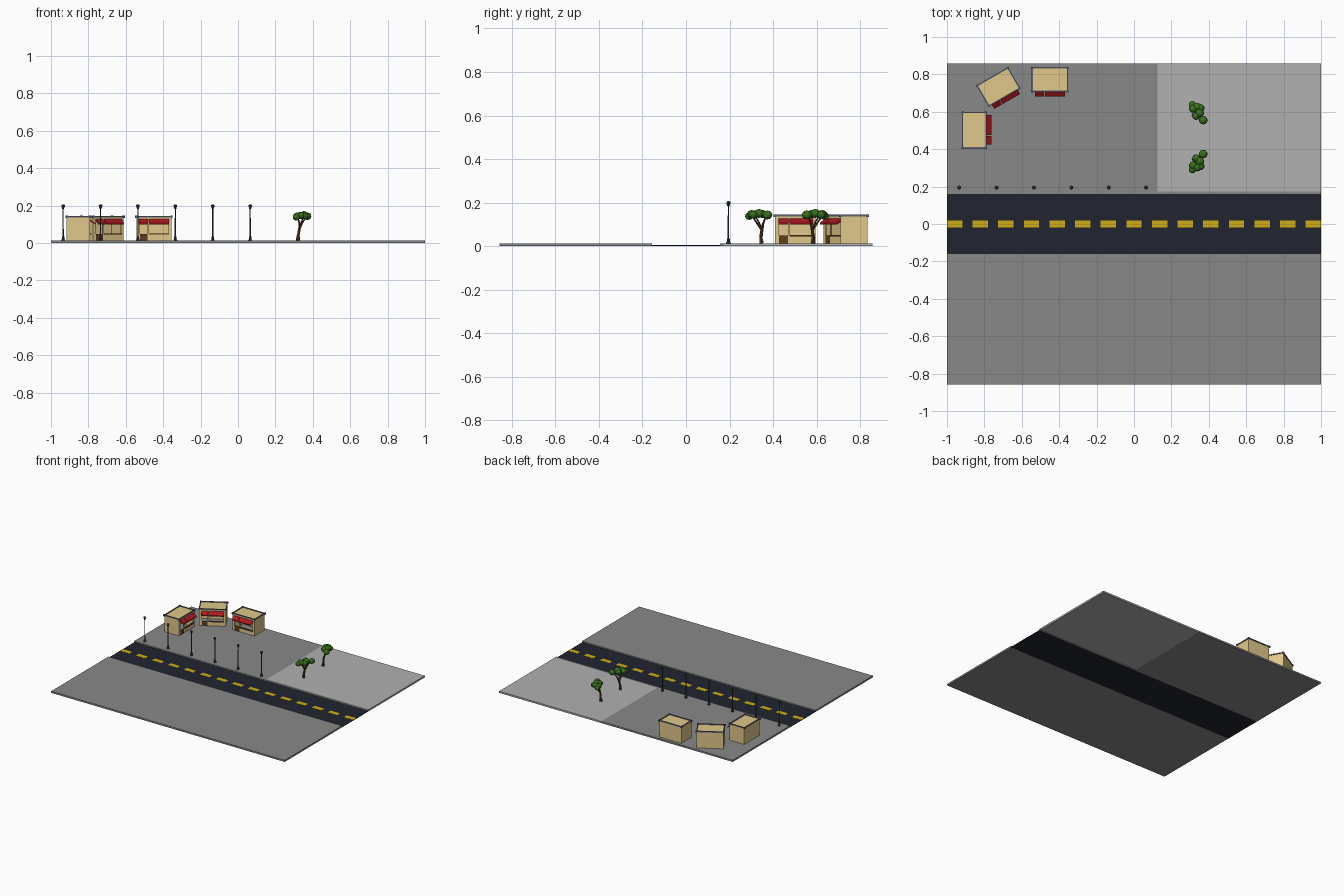
import bpy, bmesh, math
from mathutils import Matrix, Vector

if "Cube" in bpy.data.objects:
    bpy.data.objects.remove(bpy.data.objects["Cube"])


def mat(name, rgb):
    m = bpy.data.materials.new(name)
    m.diffuse_color = (*rgb, 1)
    m.use_nodes = True
    m.node_tree.nodes["Principled BSDF"].inputs["Base Color"].default_value = m.diffuse_color
    return m


PAVE = mat("pavement_grey", (0.25, 0.25, 0.25))
LIGHT = mat("plaza_grey", (0.44, 0.44, 0.44))
ASPHALT = mat("asphalt", (0.015, 0.018, 0.028))
YELLOW = mat("yellow_paint", (0.62, 0.42, 0.01))
TAN = mat("tan_wall", (0.75, 0.58, 0.26))
TRIM = mat("slate_trim", (0.12, 0.13, 0.17))
RED = mat("red_awning", (0.42, 0.01, 0.015))
WOOD = mat("brown_door", (0.12, 0.045, 0.015))
IRON = mat("dark_iron", (0.05, 0.05, 0.055))
BARK = mat("bark", (0.10, 0.04, 0.015))
LEAF = mat("leaf_green", (0.045, 0.17, 0.015))


def finish(bm, name, material, matrix=Matrix()):
    bmesh.ops.recalc_face_normals(bm, faces=bm.faces)
    me = bpy.data.meshes.new(name)
    bm.to_mesh(me)
    bm.free()
    me.materials.append(material)
    ob = bpy.data.objects.new(name, me)
    ob.matrix_world = matrix
    bpy.context.collection.objects.link(ob)
    return ob


def boxes(name, material, spans, matrix=Matrix()):
    """One object from (x0, x1, y0, y1, z0, z1) spans."""
    bm = bmesh.new()
    for x0, x1, y0, y1, z0, z1 in spans:
        m = Matrix.Translation(((x0 + x1) / 2, (y0 + y1) / 2, (z0 + z1) / 2))
        m = m @ Matrix.Diagonal((x1 - x0, y1 - y0, z1 - z0, 1))
        bmesh.ops.create_cube(bm, size=1, matrix=m)
    return finish(bm, name, material, matrix)


def tube(bm, a, b, r0, r1, sides):
    a, b = Vector(a), Vector(b)
    d = b - a
    m = Matrix.Translation((a + b) / 2) @ d.to_track_quat('Z', 'Y').to_matrix().to_4x4()
    bmesh.ops.create_cone(bm, cap_ends=True, segments=sides, radius1=r0, radius2=r1,
                          depth=d.length, matrix=m)


# Ground: pavements, plaza, road and lane dashes
G = 0.013
boxes("south_pavement", PAVE, [(-1, 1, -0.857, -0.157, 0, G)])
boxes("north_pavement", PAVE, [(-1, 0.125, 0.157, 0.857, 0, G)])
boxes("plaza_curb", PAVE, [(0.125, 1, 0.157, 0.175, 0, G)])
boxes("plaza", LIGHT, [(0.125, 1, 0.175, 0.857, 0, G)])
boxes("road", ASPHALT, [(-1, 1, -0.157, 0.157, 0, 0.004)])
step = 2 / 14.6
boxes("lane_dashes", YELLOW, [(-1 + i * step, -1 + (i + 0.6) * step, -0.018, 0.018, 0.003, 0.005)
                              for i in range(15)])


# Small hollow shop: front faces local -y
def shop(tag, x, y, angle):
    M = Matrix.Translation((x, y, G)) @ Matrix.Rotation(math.radians(angle), 4, 'Z')
    W, D, H, t = 0.094, 0.062, 0.126, 0.006
    f0, f1 = -D, -D + t
    boxes(tag + "_walls", TAN, [
        (-W, -W + t, -D, D, 0, H), (W - t, W, -D, D, 0, H), (-W + t, W - t, D - t, D, 0, H),
        (-W + t, -0.075, f0, f1, 0, H), (-0.034, -0.025, f0, f1, 0, H),
        (0.079, W - t, f0, f1, 0, H), (-0.025, 0.079, f0, f1, 0, 0.032),
        (-0.075, -0.034, f0, f1, 0.1, H), (-0.025, 0.079, f0, f1, 0.1, H)], M)
    boxes(tag + "_roof", TAN, [(-W + t, W - t, -D + t, D - t, H - 0.006, H)], M)
    # roof edging with corner caps
    e, c = 0.003, 0.006
    rim = [(-W - e, W + e, s * D - e, s * D + e, H - 0.003, H + 0.006) for s in (-1, 1)]
    rim += [(s * W - e, s * W + e, -D + e, D - e, H - 0.003, H + 0.006) for s in (-1, 1)]
    rim += [(sx * W - c, sx * W + c, sy * D - c, sy * D + c, H - 0.005, H + 0.007)
            for sx in (-1, 1) for sy in (-1, 1)]
    boxes(tag + "_roof_trim", TRIM, rim, M)
    boxes(tag + "_half_door", WOOD, [(-0.075, -0.034, f0 - 0.001, f1 - 0.002, 0, 0.035)], M)
    boxes(tag + "_counter", WOOD, [(-0.027, 0.081, f0 - 0.008, f1, 0.032, 0.037)], M)
    # sloped awnings as wedges
    bm = bmesh.new()
    for x0, x1 in ((-0.078, -0.031), (-0.027, 0.082)):
        prof = [(-D, 0.114), (-D - 0.029, 0.094), (-D - 0.029, 0.087), (-D, 0.102)]
        a, b = [[bm.verts.new((px, *p)) for p in prof] for px in (x0, x1)]
        bm.faces.new(a)
        bm.faces.new(b)
        for i in range(4):
            j = (i + 1) % 4
            bm.faces.new((a[i], a[j], b[j], b[i]))
    finish(bm, tag + "_awnings", RED, M)


shop("back_shop", -0.45, 0.772, 0)
shop("corner_shop", -0.725, 0.733, 30)
shop("side_shop", -0.854, 0.502, 90)

# Street lamps: base, pole, flared lantern and cap
for i in range(6):
    p = Vector((-0.935 + 0.2 * i, 0.195, 0))
    bm = bmesh.new()
    for z0, z1, r0, r1 in ((G, 0.018, 0.011, 0.010), (0.018, 0.036, 0.007, 0.006),
                           (0.036, 0.184, 0.0035, 0.003), (0.182, 0.200, 0.005, 0.010),
                           (0.200, 0.207, 0.011, 0.004)):
        tube(bm, p + Vector((0, 0, z0)), p + Vector((0, 0, z1)), r0, r1, 8)
    finish(bm, f"street_lamp_{i + 1}", IRON)


# Trees: bent forked trunk with faceted leaf clumps; second one mirrored in y
def tree(tag, x, y, s):
    def P(q):
        return Vector((x + q[0], y + s * q[1], q[2]))
    bm = bmesh.new()
    limbs = [[(0, 0, G, .011), (0.002, -.003, .04, .008), (.008, .002, .075, .007)],
             [(.008, .002, .075, .007), (.008, -.02, .105, .005), (0, -.042, .135, .003)],
             [(.008, .002, .075, .007), (.022, .008, .105, .005), (.045, .022, .14, .003)],
             [(.008, .002, .075, .006), (.018, -.012, .11, .004), (.03, -.03, .14, .003)]]
    for limb in limbs:
        for a, b in zip(limb, limb[1:]):
            tube(bm, P(a), P(b), a[3], b[3], 6)
    finish(bm, tag + "_trunk", BARK)
    bm = bmesh.new()
    for dx, dy, z, r in ((.05, .027, .143, .023), (.012, .005, .147, .021), (.032, -.012, .15, .023),
                         (-.004, -.034, .144, .022), (.036, -.038, .144, .021),
                         (-.008, -.056, .138, .02), (.018, -.045, .147, .021)):
        m = Matrix.Translation(P((dx, dy, z))) @ Matrix.Diagonal((1, 1, 0.9, 1))
        bmesh.ops.create_icosphere(bm, subdivisions=2, radius=r, matrix=m)
    finish(bm, tag + "_leaves", LEAF)


tree("front_tree", 0.32, 0.347, 1)
tree("rear_tree", 0.32, 0.582, -1)
